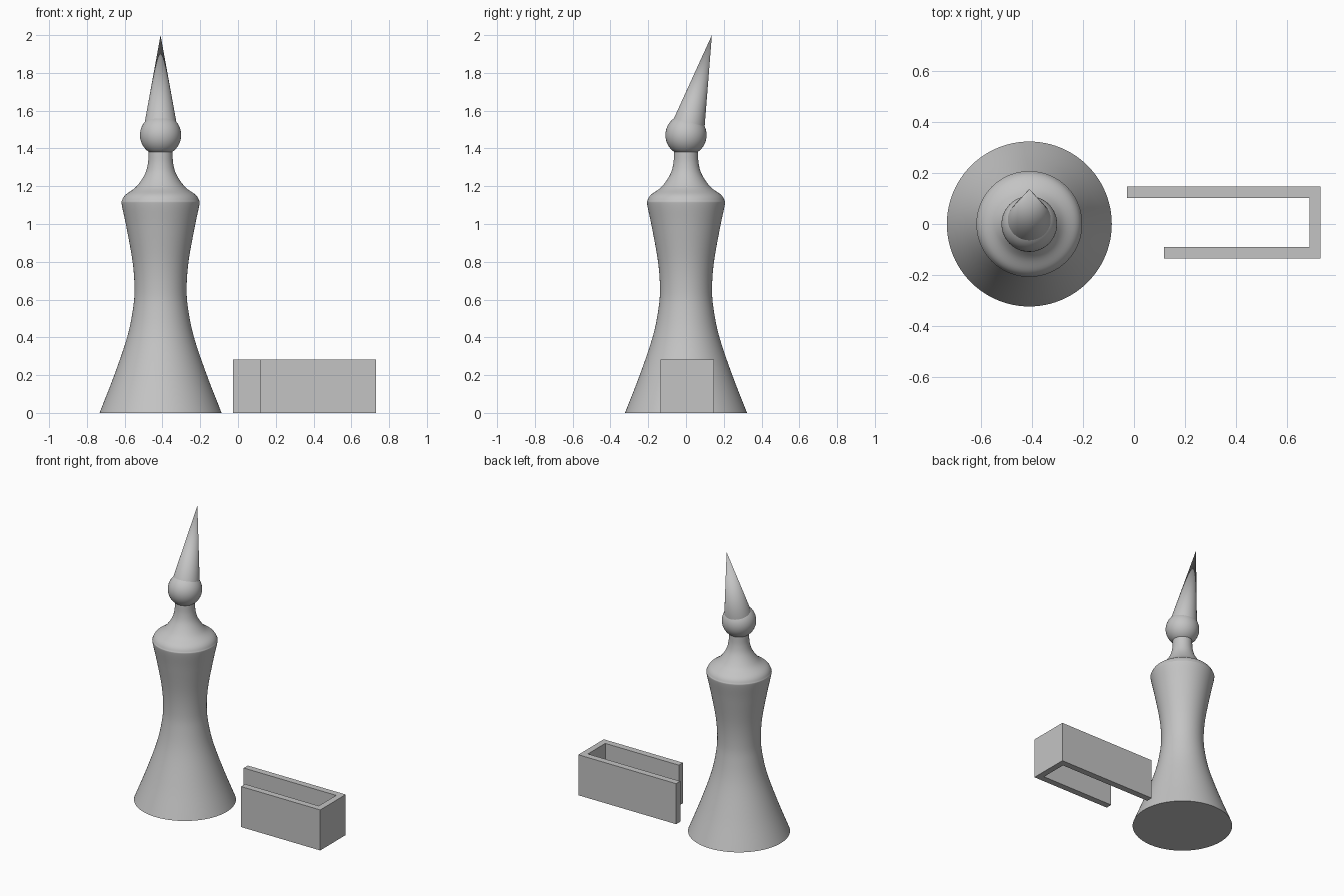
import bpy, bmesh, math
from mathutils import Vector, Matrix

cube = bpy.data.objects.get("Cube")
if cube:
    bpy.data.objects.remove(cube, do_unlink=True)

grey = bpy.data.materials.new("plain grey")
grey.use_nodes = True
colour = (0.55, 0.55, 0.55, 1)
grey.diffuse_color = colour
grey.node_tree.nodes["Principled BSDF"].inputs["Base Color"].default_value = colour

CENTRE_X = -0.41
SIDES = 96


def make_object(name, bm, smooth=True):
    bmesh.ops.recalc_face_normals(bm, faces=bm.faces)
    mesh = bpy.data.meshes.new(name)
    bm.to_mesh(mesh)
    bm.free()
    mesh.materials.append(grey)
    ob = bpy.data.objects.new(name, mesh)
    bpy.context.collection.objects.link(ob)
    if smooth:
        bpy.ops.object.select_all(action='DESELECT')
        ob.select_set(True)
        bpy.context.view_layer.objects.active = ob
        bpy.ops.object.shade_smooth_by_angle(angle=math.radians(40))
    return ob


def smooth_curve(points, steps=6):
    """Curve running through every profile point."""
    p = [Vector(q) for q in points]
    p = [2 * p[0] - p[1]] + p + [2 * p[-1] - p[-2]]
    out = []
    for a, b, c, d in zip(p, p[1:], p[2:], p[3:]):
        for i in range(steps):
            t = i / steps
            out.append(0.5 * (2 * b + (c - a) * t + (2 * a - 5 * b + 4 * c - d) * t**2
                              + (3 * b - a - 3 * c + d) * t**3))
    return out + [p[-2]]


# Turned body: flared foot, narrow waist, shoulder and neck (radius, height)
profile = [(0.323, 0), (0.245, 0.2), (0.177, 0.4), (0.146, 0.55), (0.138, 0.66),
           (0.148, 0.8), (0.18, 0.98), (0.205, 1.1), (0.204, 1.125), (0.185, 1.155),
           (0.13, 1.196), (0.085, 1.26), (0.067, 1.32), (0.063, 1.39)]
bm = bmesh.new()
rings = []
for r, z in smooth_curve(profile):
    angles = [2 * math.pi * i / SIDES for i in range(SIDES)]
    rings.append([bm.verts.new((CENTRE_X + r * math.cos(a), r * math.sin(a), z)) for a in angles])
for low, high in zip(rings, rings[1:]):
    for i in range(SIDES):
        j = (i + 1) % SIDES
        bm.faces.new((low[i], low[j], high[j], high[i]))
bm.faces.new(rings[0])
bm.faces.new(rings[-1])
make_object("body", bm)

# Ball head
head = Vector((CENTRE_X, 0, 1.471))
bm = bmesh.new()
bmesh.ops.create_uvsphere(bm, u_segments=64, v_segments=32, radius=0.109,
                          matrix=Matrix.Translation(head))
make_object("head", bm)

# Pointed hat leaning backwards, its base sunk into the head
tip = Vector((CENTRE_X, 0.137, 2.0))
axis = (tip - head).normalized()
depth = 0.5
turn = axis.to_track_quat('Z', 'Y').to_matrix().to_4x4()
bm = bmesh.new()
bmesh.ops.create_cone(bm, cap_ends=True, segments=64, radius1=0.088, radius2=0, depth=depth,
                      matrix=Matrix.Translation(tip - axis * depth / 2) @ turn)
make_object("hat", bm)

# Open U-shaped wall with one arm longer than the other
outline = [(-0.027, 0.147), (-0.027, 0.102), (0.687, 0.102), (0.687, -0.09),
           (0.118, -0.09), (0.118, -0.135), (0.73, -0.135), (0.73, 0.147)]
bm = bmesh.new()
base = bm.faces.new([bm.verts.new((x, y, 0)) for x, y in outline])
top = bmesh.ops.extrude_face_region(bm, geom=[base], use_keep_orig=True)["geom"]
bmesh.ops.translate(bm, vec=(0, 0, 0.283),
                    verts=[v for v in top if isinstance(v, bmesh.types.BMVert)])
make_object("u_wall", bm, smooth=False)
